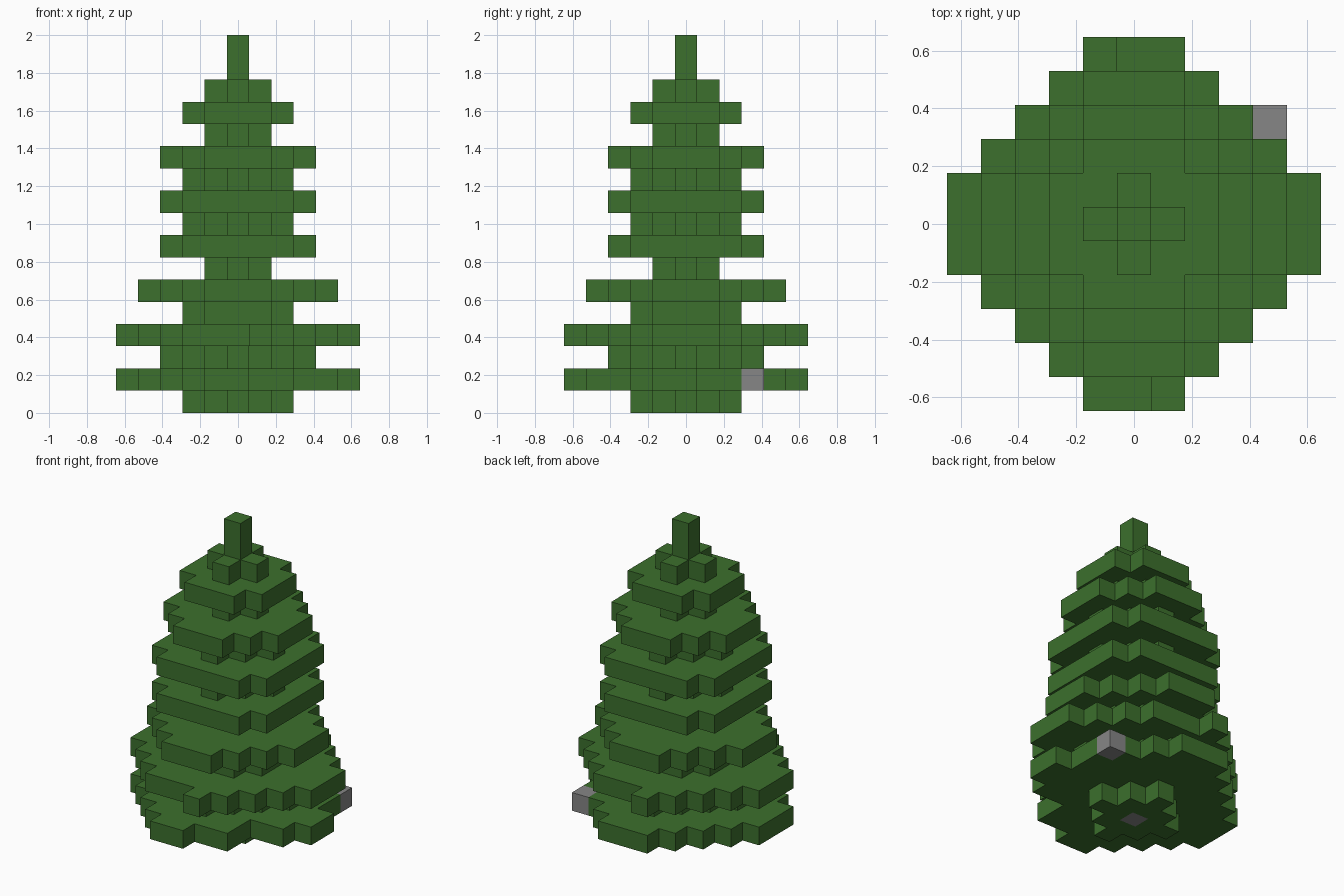
import bpy
import bmesh
import math
from mathutils import Vector

if "Cube" in bpy.data.objects:
    bpy.data.objects.remove(bpy.data.objects["Cube"], do_unlink=True)

UNIT = 2 / 17  # edge length of one block


def material(name, rgb):
    mat = bpy.data.materials.new(name)
    mat.use_nodes = True
    color = (*rgb, 1.0)
    mat.diffuse_color = color
    bsdf = mat.node_tree.nodes["Principled BSDF"]
    bsdf.inputs["Base Color"].default_value = color
    bsdf.inputs["Roughness"].default_value = 0.9
    return mat


leaf_green = material("leaf green", (0.045, 0.162, 0.026))
stone_grey = material("stone grey", (0.24, 0.24, 0.24))


def tier_cells(level, reach, diagonal):
    """Blocks within a square reach, with the corners stepped off diagonally."""
    span = range(-reach, reach + 1)
    return {(x, y, level) for x in span for y in span
            if abs(x) + abs(y) <= diagonal}


# Reach and diagonal limit of each tier, from the ground up
tiers = [(2, 2), (5, 6), (3, 3), (5, 6), (2, 3), (4, 5), (1, 1), (3, 5),
         (2, 2), (3, 5), (2, 2), (3, 4), (1, 1), (2, 3), (1, 1), (0, 0), (0, 0)]
layers = [tier_cells(i, *t) for i, t in enumerate(tiers)]

# Gaps in the lower branches
layers[1] -= {(1, -5, 1), (3, -3, 1), (5, 1, 1)}
layers[3] -= {(-1, -5, 3), (0, -5, 3), (1, 5, 3), (0, 5, 3)}

# Grey blocks: trunk foot and one loose block
trunk = {(0, 0, 0)}
loose = {(4, 3, 1)}
layers[0] -= trunk
filled = set().union(trunk, loose, *layers)

AXES = [Vector(v) for v in ((1, 0, 0), (0, 1, 0), (0, 0, 1))]


def build(name, cells, mat):
    """Make one object from the exposed sides of a group of blocks."""
    bm = bmesh.new()
    for cell in sorted(cells):
        center = Vector(cell) + Vector((0, 0, 0.5))
        for i, axis in enumerate(AXES):
            for sign in (1, -1):
                normal = axis * sign
                neighbor = tuple(int(c) for c in Vector(cell) + normal)
                if neighbor in filled:
                    continue
                u = AXES[(i + 1) % 3] / 2
                v = AXES[(i + 2) % 3] / 2 * sign
                mid = center + normal / 2
                corners = (mid - u - v, mid + u - v, mid + u + v, mid - u + v)
                bm.faces.new([bm.verts.new(c * UNIT) for c in corners])
    bmesh.ops.remove_doubles(bm, verts=bm.verts, dist=UNIT / 100)
    # Merge flat neighbours into single faces
    bmesh.ops.dissolve_limit(bm, angle_limit=math.radians(1),
                             verts=bm.verts, edges=bm.edges)
    mesh = bpy.data.meshes.new(name)
    bm.to_mesh(mesh)
    bm.free()
    mesh.materials.append(mat)
    obj = bpy.data.objects.new(name, mesh)
    bpy.context.scene.collection.objects.link(obj)


# Foliage tiers, with the two highest blocks joined as the tip
for number, cells in enumerate(layers[:-2], 1):
    build(f"foliage_tier_{number}", cells, leaf_green)
build("tree_tip", layers[-2] | layers[-1], leaf_green)
build("trunk_foot", trunk, stone_grey)
build("loose_block", loose, stone_grey)
